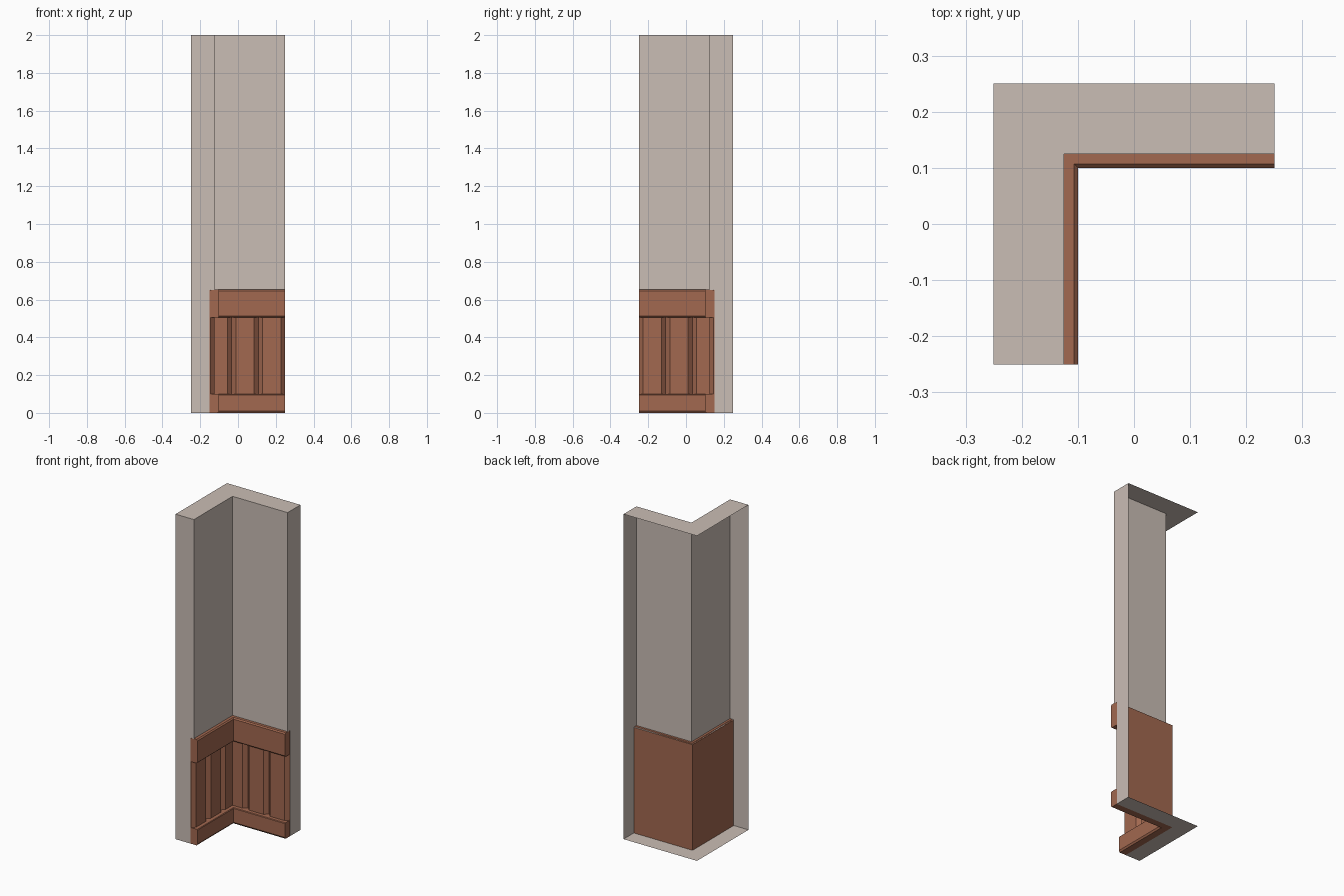
import bpy, bmesh

if "Cube" in bpy.data.objects:
    bpy.data.objects.remove(bpy.data.objects["Cube"])

END = 0.25      # outer half size of the corner piece


def material(name, rgb):
    m = bpy.data.materials.new(name)
    m.diffuse_color = (*rgb, 1)
    m.use_nodes = True
    m.node_tree.nodes["Principled BSDF"].inputs["Base Color"].default_value = m.diffuse_color
    return m


plaster = material("plaster", (0.59, 0.51, 0.46))
wood = material("wood", (0.36, 0.138, 0.079))


def finish(name, bm, mat):
    bmesh.ops.recalc_face_normals(bm, faces=bm.faces)
    mesh = bpy.data.meshes.new(name)
    bm.to_mesh(mesh)
    bm.free()
    mesh.materials.append(mat)
    obj = bpy.data.objects.new(name, mesh)
    bpy.context.collection.objects.link(obj)
    return obj


def sweep_corner(name, profile, mat, skip=()):
    """Sweep a (distance, height) profile round the mitred inside corner."""
    bm = bmesh.new()
    rings = [[bm.verts.new(p) for p in ring] for ring in (
        [(-d, -END, z) for d, z in profile],
        [(-d, d, z) for d, z in profile],
        [(END, d, z) for d, z in profile])]
    n = len(profile)
    for a, b in zip(rings, rings[1:]):
        for i in range(n):
            if i not in skip:
                j = (i + 1) % n
                bm.faces.new((a[i], a[j], b[j], b[i]))
    bm.faces.new(rings[0])
    bm.faces.new(rings[2][::-1])
    return finish(name, bm, mat)


# wall shell: open at the outer back and behind the panelling
wall = [(0.25, 0), (0.15, 0), (0.15, 0.65), (0.125, 0.65), (0.125, 2), (0.25, 2)]
obj = sweep_corner("wall", wall, plaster, skip=(1, 5))
# open shell: make normals point into the room
bm = bmesh.new()
bm.from_mesh(obj.data)
top = max(bm.faces, key=lambda f: f.calc_center_median().z)
if top.normal.z < 0:
    bmesh.ops.reverse_faces(bm, faces=bm.faces)
bm.to_mesh(obj.data)
bm.free()

# top and bottom rails with chamfered edges
c = 0.007
sweep_corner("top_rail", [
    (0.146, 0.505), (0.1 + c, 0.505), (0.1, 0.505 + c), (0.1, 0.652 - c),
    (0.1 + c, 0.652), (0.146 - c, 0.652), (0.146, 0.652 - c)], wood)
sweep_corner("bottom_rail", [
    (0.146, 0), (0.1 + c, 0), (0.1, 0.01), (0.1, 0.099 - c / 2),
    (0.1 + c / 2, 0.099), (0.146, 0.099)], wood)

# V-grooved boards, one run per wall, mirrored across the corner diagonal
FRONT, DEEP, BACK = 0.125, 0.1465, 0.15
pitch, slope = 0.1425, 0.0225
plan = [(-BACK, BACK), (-FRONT, FRONT)]
for k in range(3):
    g = -0.034 + k * pitch
    plan.append((g - slope, FRONT))
    plan.append((min(g, END), DEEP))
    if k < 2:
        plan.append((g + slope, FRONT))
plan.append((END, BACK))
for name, flip in (("back_boards", False), ("side_boards", True)):
    bm = bmesh.new()
    pts = [(-y, -x) if flip else (x, y) for x, y in plan]
    low = [bm.verts.new((x, y, 0)) for x, y in pts]
    high = [bm.verts.new((x, y, 0.65)) for x, y in pts]
    bm.faces.new(low)
    bm.faces.new(high)
    n = len(pts)
    for i in range(1, n):       # the mitre face is left out
        j = (i + 1) % n
        bm.faces.new((low[i], low[j], high[j], high[i]))
    finish(name, bm, wood)
